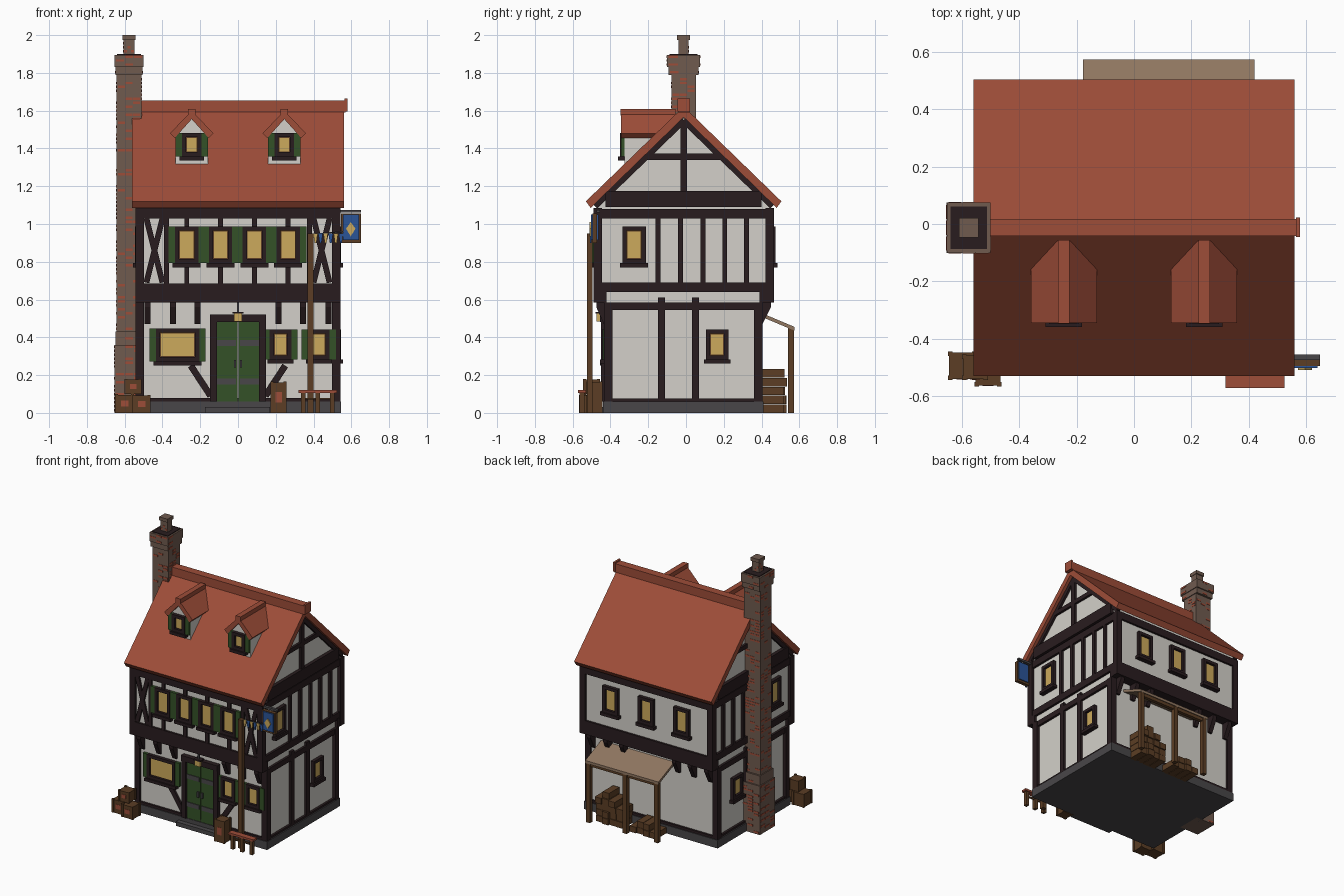
import bpy, bmesh, math, random
from mathutils import Vector

default_cube = bpy.data.objects.get("Cube")
if default_cube:
    bpy.data.objects.remove(default_cube)
random.seed(4)

# Flat colours
PALETTE = {"roof_red": "9C4E3B", "plaster": "D2CFC8", "dark_timber": "2D2224",
           "lit_glass": "CBA85C", "green_paint": "37522C", "brown_wood": "5C4029",
           "grey_stone": "4A484A", "blue_cloth": "2F5596", "masonry": "6F5B50",
           "canopy_tan": "8E7560"}


def make_material(name, code):
    colour = [(c / 255) ** 2.2 for c in bytes.fromhex(code)] + [1]
    mat = bpy.data.materials.new(name)
    mat.use_nodes = True
    mat.diffuse_color = colour
    shader = mat.node_tree.nodes["Principled BSDF"]
    shader.inputs["Base Color"].default_value = colour
    shader.inputs["Roughness"].default_value = 0.9
    return mat


MATERIALS = {name: make_material(name, code) for name, code in PALETTE.items()}
RED, PLASTER, TIMBER, GLASS, GREEN, WOOD, STONE, BLUE, MASONRY, CANVAS = PALETTE
parts = {}


# Drawing planes: u runs along the wall, v up, d outward from the centre
def front(u, v, d): return Vector((u, -d, v))
def back(u, v, d): return Vector((u, d, v))
def left(u, v, d): return Vector((d, u, v))
def right(u, v, d): return Vector((-d, u, v))
def top(u, v, d): return Vector((u, v, d))


def prism(part, mat, plane, outline, near, far):
    bm, used = parts.setdefault(part, (bmesh.new(), []))
    if mat not in used:
        used.append(mat)
    rings = [[bm.verts.new(plane(u, v, d)) for u, v in outline] for d in (near, far)]
    faces = [bm.faces.new(ring) for ring in rings]
    for i in range(len(outline)):
        a, b = rings
        faces.append(bm.faces.new((a[i - 1], a[i], b[i], b[i - 1])))
    for face in faces:
        face.material_index = used.index(mat)
    bmesh.ops.recalc_face_normals(bm, faces=faces)


def block(part, mat, plane, us, vs, ds):
    (a, b), (c, d) = us, vs
    prism(part, mat, plane, [(a, c), (b, c), (b, d), (a, d)], *ds)


def strut(part, mat, plane, start, end, width, ds):
    a, b = Vector(start), Vector(end)
    side = (b - a).orthogonal().normalized() * width / 2
    prism(part, mat, plane, [a + side, b + side, b - side, a - side], *ds)


def around(centre, half):
    return (centre - half, centre + half)


def window(part, plane, u, half, low, high, wall, shutters=()):
    edge, trim = 0.022, 0.005
    block(part, TIMBER, plane, around(u, half + edge), (low - edge, low), (wall, wall + .025))
    block(part, TIMBER, plane, around(u, half + edge), (high, high + edge), (wall, wall + .025))
    block(part, TIMBER, plane, around(u, half + edge + .012), (low - 2 * edge, low - edge), (wall, wall + .035))
    block(part, WOOD, plane, around(u, half), (low, high), (wall, wall + .008))
    block(part, GLASS, plane, around(u, half - trim), (low + trim, high - trim), (wall, wall + .012))
    for s in (-1, 1):
        block(part, TIMBER, plane, around(u + s * (half + edge / 2), edge / 2), (low, high), (wall, wall + .025))
    for s in shutters:
        block(part + "_shutters", GREEN, plane, around(u + s * (half + edge + .017), .017),
              (low - edge, high + edge), (wall, wall + .02))


# Masses: foundation, two storeys and gable
MID = -0.012
block("foundation", STONE, top, (-.545, .545), (-.44, .41), (0, .06))
block("ground_storey", PLASTER, top, (-.52, .52), (-.42, .39), (.06, .65))
prism("upper_storey", PLASTER, left, [(-.475, .64), (.45, .64), (.45, 1.11), (MID, 1.56), (-.475, 1.11)], -.52, .52)

# Main roof with ridge cap
prism("main_roof", RED, left, [(-.53, 1.12), (MID, 1.622), (.505, 1.12), (.48, 1.085),
                               (MID, 1.565), (-.505, 1.085)], -.56, .56)
block("ridge_cap", RED, left, around(MID, .03), (1.59, 1.655), (-.56, .57))
block("ridge_cap", RED, left, around(MID, .034), (1.595, 1.665), (.565, .58))

# Timber framing shared by front and back
for plane, low_wall, high_wall in ((front, .42, .475), (back, .39, .45)):
    low, high = (low_wall, low_wall + .015), (high_wall, high_wall + .015)
    for s in (-1, 1):
        block("corner_posts", TIMBER, plane, around(s * .52, .022), (.06, .585), (low_wall - .03, low[1]))
        block("corner_posts", TIMBER, plane, around(s * .52, .022), (.585, 1.085), (high_wall - .03, high[1]))
    block("sill_beam", TIMBER, plane, (-.53, .53), (.06, .078), low)
    block("jetty_beam", TIMBER, plane, (-.54, .54), (.585, .65), (low_wall, high[1]))
    block("jetty_beam", TIMBER, plane, (-.54, .54), (.65, .685), high)
    block("eaves_beam", TIMBER, plane, (-.54, .54), (1.03, 1.085), high)
    # Curved-out brackets under the overhang
    sideways = left if plane is back else lambda u, v, d: Vector((d, -u, v))
    for x in (-.48, -.345, -.215, .215, .345, .48):
        prism("jetty_brackets", TIMBER, sideways, [(low_wall, .47), (low_wall + .015, .47), (high_wall, .56),
              (high_wall, .59), (low_wall, .59)], x - .016, x + .016)

# Timber framing and windows of the two gable ends
for plane in (left, right):
    face = (.51, .537)
    block("side_sill_beam", TIMBER, plane, (-.43, .40), (.06, .075), face)
    block("side_head_beam", TIMBER, plane, (-.43, .40), (.545, .585), face)
    for y in (-.129, .051):
        block("side_posts", TIMBER, plane, around(y, .019), (.06, .61), face)
    for y in (-.41, .382):
        block("side_posts", TIMBER, plane, around(y, .022), (.06, .585), face)
    block("side_floor_beam", TIMBER, plane, (-.48, .455), (.64, .69), face)
    block("side_eaves_beam", TIMBER, plane, (-.48, .455), (1.03, 1.08), face)
    block("gable_tie_beam", TIMBER, plane, (-.425, .40), (1.09, 1.175), (.51, .545))
    for y in (-.148, -.03, .09, .205, .32):
        block("side_studs", TIMBER, plane, around(y, .013), (.69, 1.03), face)
    block("king_post", TIMBER, plane, around(MID, .018), (1.17, 1.55), face)
    block("gable_collar", TIMBER, plane, around(MID, .21), (1.34, 1.372), face)
    for s in (-1, 1):
        strut("gable_rafters", TIMBER, plane, (MID + s * .47, 1.095), (MID, 1.55), .035, face)
    window("side_lower_window", plane, .165, .037, .305, .42, .52)
    window("side_upper_window", plane, -.275, .04, .815, .965, .52)

# Front upper storey: window row, studs and crossed braces
UPPER = (.475, .488)
for i in range(4):
    x = (i - 1.5) * .179 - .003
    window("front_upper_window", front, x, .04, .815, .965, .475, (-1, 1))
    for span in ((.685, .77), (.985, 1.035)):
        block("front_studs", TIMBER, front, around(x, .013), span, UPPER)
for s in (-1, 1):
    block("front_studs", TIMBER, front, around(s * .378, .013), (.685, 1.035), UPPER)
    for a, b in ((.485, .4), (.4, .485)):
        strut("crossed_braces", TIMBER, front, (s * a, .69), (s * b, 1.03), .03, UPPER)
    # Braces beside the door
    strut("door_braces", TIMBER, front, (s * .25, .25), (s * .145, .09), .035, (.42, .435))

# Front ground floor windows
window("front_wide_window", front, -.32, .093, .295, .425, .42, (-1, 1))
for x in (.225, .428):
    window("front_small_window", front, x, .035, .305, .42, .42, (-1, 1))

# Double door, lantern and step
for s in (-1, 1):
    block("door_frame", TIMBER, front, around(s * .13, .018), (.06, .52), (.42, .45))
    block("double_door", GREEN, front, around(s * .056, .054), (.06, .48), (.42, .436))
    for z in (.165, .37):
        block("door_hinges", STONE, front, around(s * .06, .05), around(z, .016), (.43, .441))
    block("door_handles", STONE, front, around(s * .016, .006), around(.26, .02), (.43, .45))
block("door_frame", TIMBER, front, (-.148, .148), (.48, .52), (.42, .455))
block("door_step", STONE, front, (-.175, .17), (0, .03), (.42, .475))
block("lantern", GLASS, front, around(0, .022), (.485, .525), (.44, .475))
block("lantern", TIMBER, front, around(0, .028), (.525, .535), (.435, .48))
block("lantern", STONE, front, around(0, .006), (.535, .59), (.452, .462))

# Dormers
for x in (-.245, .245):
    prism("dormer_walls", PLASTER, front, [(x - .085, 1.3), (x + .085, 1.3), (x + .085, 1.49),
                                           (x, 1.58), (x - .085, 1.49)], .08, .325)
    prism("dormer_roofs", RED, front, [(x - .115, 1.48), (x, 1.6), (x + .115, 1.48), (x + .09, 1.455),
                                       (x, 1.555), (x - .09, 1.455)], .06, .345)
    block("dormer_ridges", RED, front, around(x, .02), (1.575, 1.61), (.055, .348))
    window("dormer_window", front, x, .03, 1.38, 1.46, .325, (-1, 1))

# Back windows
for x in (-.29, 0, .29):
    window("back_window", back, x, .04, .815, .965, .45)

# Lean-to canopy with posts and stacked firewood
prism("canopy", CANVAS, left, [(.385, .535), (.575, .455), (.575, .435), (.385, .515)], -.178, .42)
block("canopy_rail", WOOD, top, (-.17, .41), (.54, .565), (.415, .44))
for x in (-.155, .10, .40):
    block("canopy_posts", WOOD, top, around(x, .016), (.54, .572), (0, .45))
for x0, columns in ((.15, (3, 4, 5, 4)), (-.13, (1, 2, 2, 1))):
    for i, count in enumerate(columns):
        for j in range(count):
            block("firewood", WOOD, back, around(x0 + .03 + i * .055, .026), (j * .047, j * .047 + .044),
                  (.40, .53 + random.uniform(-.015, .005)))

# Chimney: plinth, shaft, stepped cap and pot
CX, CY = -.577, -.013
for half_x, half_y, low, high in ((.078, .088, 0, .36), (.072, .078, .36, .43), (.066, .065, .43, 1.79),
                                  (.071, .08, 1.79, 1.83), (.076, .088, 1.83, 1.895), (.03, .026, 1.9, 1.975),
                                  (.034, .034, 1.975, 2)):
    block("chimney", MASONRY, top, around(CX, half_x), around(CY, half_y), (low, high))
    z = low + .008
    while z < high - .012:
        for plane, centre, half, reach in ((front, CX, half_x, half_y - CY), (back, CX, half_x, half_y + CY),
                                           (left, CY, half_y, half_x + CX), (right, CY, half_y, half_x - CX)):
            for k in range(3):
                if random.random() < .3:
                    u = centre + (k - 1) * half * .62
                    block("chimney_bricks", RED, plane, around(u, half * .28), (z, z + .013),
                          (reach - .002, reach + .002))
        z += .021
block("chimney_mouth", TIMBER, top, around(CX, .064), around(CY, .074), (1.89, 1.9))


# Crates beside the house
def crate(x, y, z, size, height):
    block("crates", WOOD, top, around(x, size / 2 - .004), around(y, size / 2 - .004), (z, z + height - .004))
    for sx in (-1, 1):
        for sy in (-1, 1):
            block("crates", WOOD, top, around(x + sx * (size / 2 - .008), .008),
                  around(y + sy * (size / 2 - .008), .008), (z, z + height))
    block("crates", RED, front, around(x, size / 5), around(z + height / 2, height / 6),
          (size / 2 - y - .008, size / 2 - y - .002))


crate(-.6, -.495, 0, .1, .1)
crate(-.51, -.52, 0, .095, .095)
crate(-.555, -.5, .1, .09, .08)
crate(.215, -.485, 0, .085, .165)

# Banner pole and bench
block("banner_pole", WOOD, top, around(.383, .016), (-.525, -.495), (0, .95))
block("bench", RED, top, (.32, .525), (-.572, -.53), (.105, .12))
block("bench", WOOD, top, (.34, .51), (-.555, -.545), (.07, .08))
for x in (.345, .423, .5):
    block("bench", WOOD, top, around(x, .012), (-.565, -.537), (0, .105))

# Hanging sign with pennants
block("sign_bar", STONE, front, (.53, .65), (1.06, 1.075), (.455, .475))
block("sign_board", WOOD, front, (.545, .65), (.9, 1.055), (.47, .495))
for depth in ((.495, .503), (.462, .47)):
    block("sign_panel", BLUE, front, (.555, .64), (.915, 1.05), depth)
prism("sign_emblem", GLASS, front, [(.597, .935), (.622, .975), (.597, 1.01), (.572, .975)], .503, .51)
strut("pennant_line", STONE, front, (.385, .945), (.56, .96), .006, (.5, .506))
for i in range(6):
    x = .41 + i * .027
    prism("pennants", BLUE if i % 2 else GLASS, front, [(x - .012, .95), (x + .012, .95), (x + .005, .9), (x - .005, .9)],
          .5, .507)

# Turn the collected parts into objects
for name, (bm, used) in parts.items():
    mesh = bpy.data.meshes.new(name)
    bm.to_mesh(mesh)
    bm.free()
    for mat in used:
        mesh.materials.append(MATERIALS[mat])
    bpy.context.collection.objects.link(bpy.data.objects.new(name, mesh))
